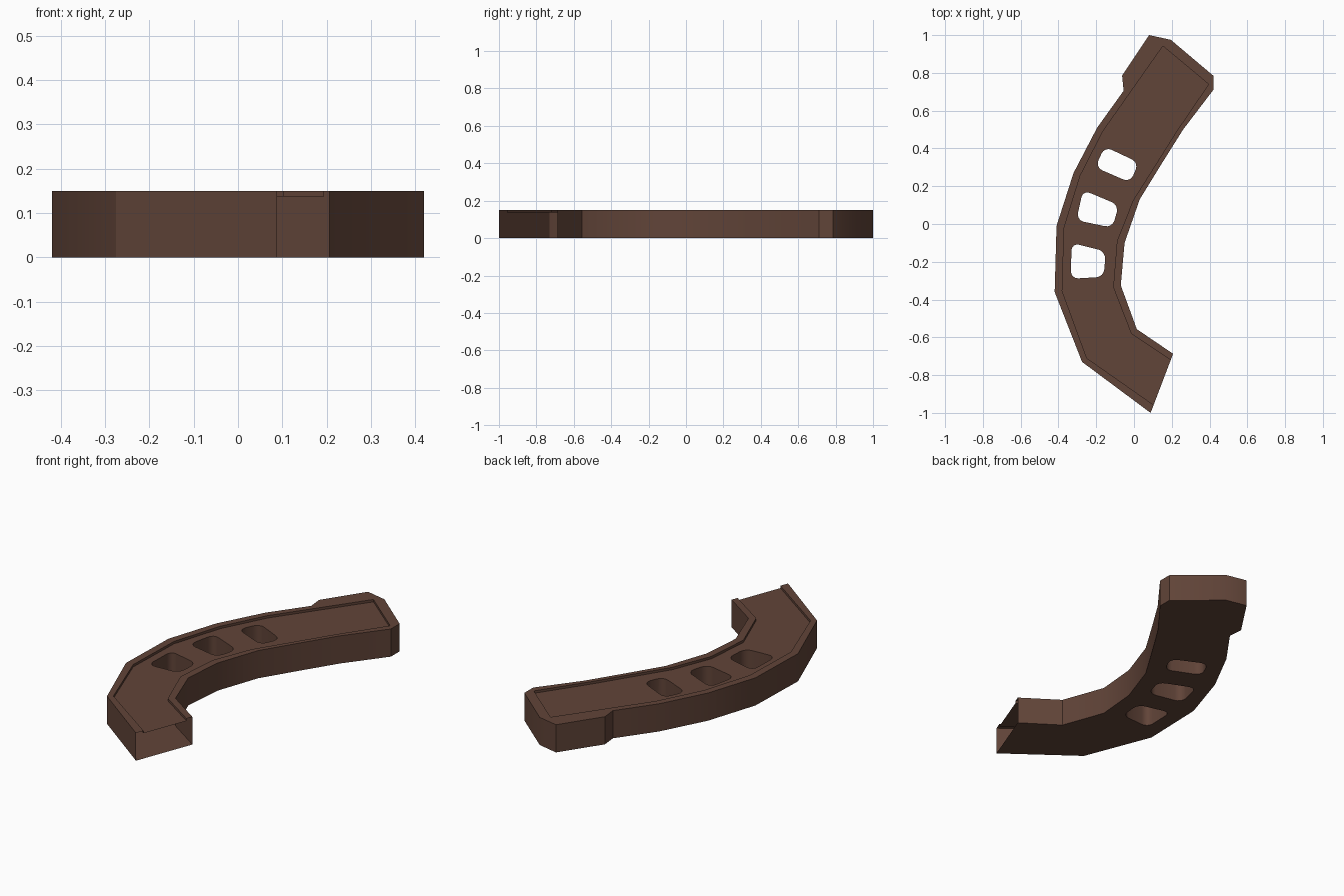
import bpy
import bmesh
import math
from mathutils import Vector

cube = bpy.data.objects.get("Cube")
if cube:
    bpy.data.objects.remove(cube, do_unlink=True)

HEIGHT, FLOOR = 0.15, 0.137

brown = bpy.data.materials.new("dark_brown")
brown.use_nodes = True
colour = (0.12, 0.058, 0.04, 1)
brown.diffuse_color = colour
brown.node_tree.nodes["Principled BSDF"].inputs["Base Color"].default_value = colour


def prism(name, outline, low, high, rounding=0):
    """Extrude a plan outline upward, optionally rounding its upright edges."""
    bm = bmesh.new()
    base = bm.faces.new([bm.verts.new((x, y, low)) for x, y in outline])
    top = bmesh.ops.extrude_face_region(bm, geom=[base])["geom"]
    bmesh.ops.translate(bm, vec=(0, 0, high - low),
                        verts=[g for g in top if isinstance(g, bmesh.types.BMVert)])
    if rounding:
        upright = [e for e in bm.edges
                   if abs(e.verts[0].co.z - e.verts[1].co.z) > 0.01]
        bmesh.ops.bevel(bm, geom=upright, offset=rounding, segments=4,
                        profile=0.5, affect='EDGES')
    bmesh.ops.recalc_face_normals(bm, faces=bm.faces[:])
    mesh = bpy.data.meshes.new(name)
    bm.to_mesh(mesh)
    bm.free()
    mesh.materials.append(brown)
    obj = bpy.data.objects.new(name, mesh)
    bpy.context.collection.objects.link(obj)
    return obj


# Curved body, with the open end between END_A and END_B
END_A, END_B = (0.207, -0.687), (0.088, -1.0)
body = prism("curved_body", [
    (0.08, 1.0), (0.195, 0.975), (0.42, 0.785), (0.42, 0.71), (0.26, 0.50),
    (0.15, 0.325), (0.03, 0.13), (-0.05, -0.10), (-0.07, -0.325),
    (0.015, -0.557), END_A, END_B, (-0.275, -0.73), (-0.42, -0.36),
    (-0.41, -0.01), (-0.32, 0.27), (-0.195, 0.51), (-0.055, 0.705),
    (-0.063, 0.785)], 0, HEIGHT)

# Shallow recess in the top, running out through the open end
cutters = [prism("recess_cutter", [
    (0.153, 0.942), (0.395, 0.74), (0.225, 0.49), (0.115, 0.315),
    (-0.005, 0.125), (-0.09, -0.09), (-0.11, -0.335), (-0.015, -0.58),
    (0.405, -0.86), (0.45, -1.2), (-0.25, -0.71), (-0.38, -0.355),
    (-0.37, -0.02), (-0.285, 0.255), (-0.165, 0.49)], FLOOR, HEIGHT + 0.1)]

# Three rounded windows through the body
windows = [
    [(-0.155, 0.41), (0.025, 0.325), (-0.02, 0.22), (-0.205, 0.30)],
    [(-0.27, 0.18), (-0.08, 0.10), (-0.115, -0.02), (-0.305, 0.02)],
    [(-0.33, -0.10), (-0.15, -0.145), (-0.16, -0.28), (-0.335, -0.29)],
]
for outline in windows:
    cutters.append(prism("window_cutter", outline, -0.1, HEIGHT + 0.1, 0.04))

for cutter in cutters:
    cut = body.modifiers.new(cutter.name, 'BOOLEAN')
    cut.operation = 'DIFFERENCE'
    cut.solver = 'EXACT'
    cut.object = cutter

# Bake the cuts, then remove the helpers
bpy.context.view_layer.update()
graph = bpy.context.evaluated_depsgraph_get()
result = bpy.data.meshes.new_from_object(body.evaluated_get(graph))
body.modifiers.clear()
body.data = result
for cutter in cutters:
    bpy.data.objects.remove(cutter, do_unlink=True)

# Open the hollow end
a, b = Vector((*END_A, 0)), Vector((*END_B, 0))
outward = (b - a).cross(Vector((0, 0, 1))).normalized()
bm = bmesh.new()
bm.from_mesh(result)
end_faces = [f for f in bm.faces
             if all(abs((v.co - a).dot(outward)) < 0.002 for v in f.verts)]
bmesh.ops.delete(bm, geom=end_faces, context='FACES')
bm.to_mesh(result)
bm.free()

bpy.ops.object.select_all(action='DESELECT')
body.select_set(True)
bpy.context.view_layer.objects.active = body
bpy.ops.object.shade_smooth_by_angle(angle=math.radians(30))
